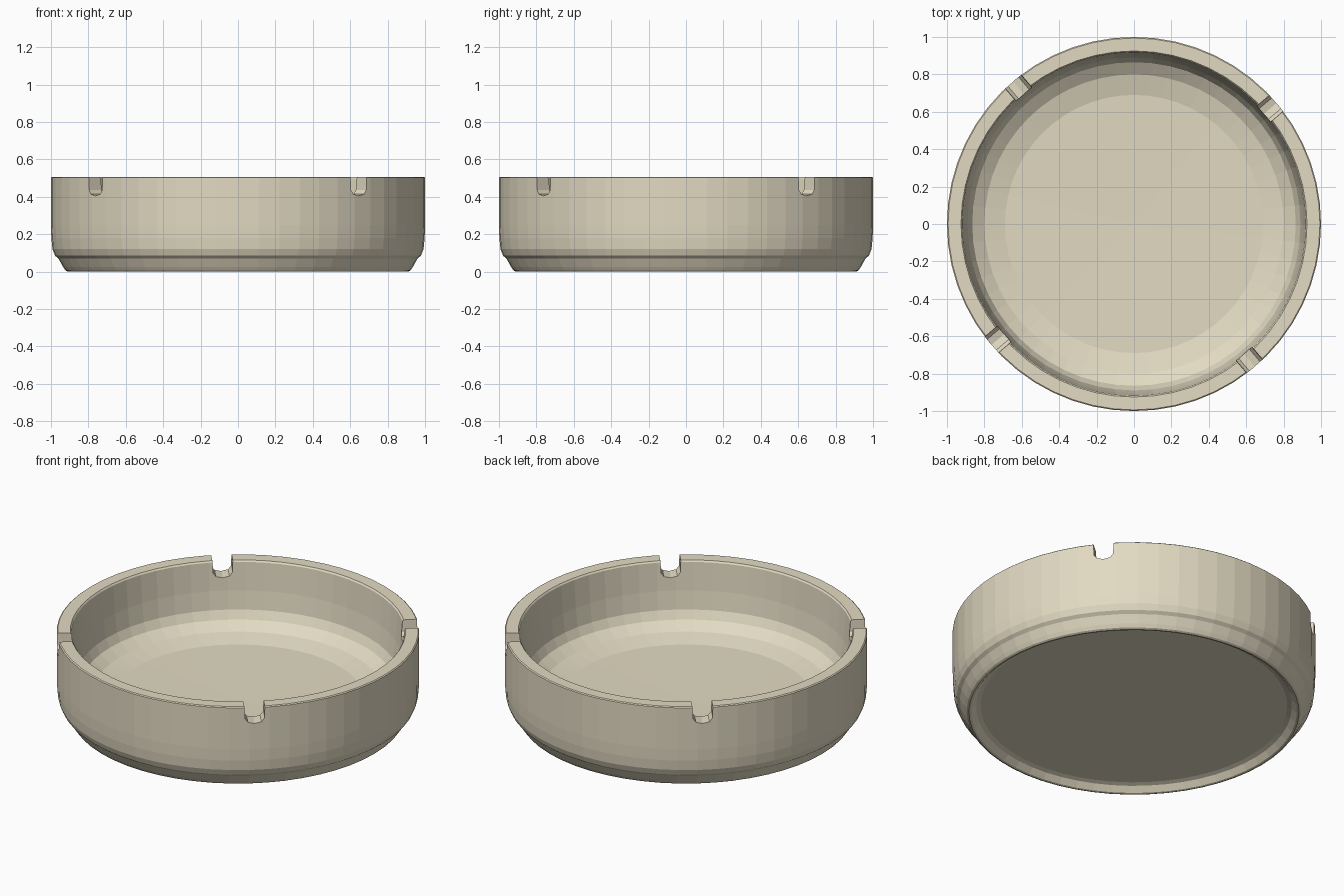
import bpy, bmesh, math
from mathutils import Matrix, Vector

if "Cube" in bpy.data.objects:
    bpy.data.objects.remove(bpy.data.objects["Cube"])

SEGMENTS = 56


def make_object(name, bm):
    bmesh.ops.recalc_face_normals(bm, faces=bm.faces[:])
    mesh = bpy.data.meshes.new(name)
    bm.to_mesh(mesh)
    bm.free()
    obj = bpy.data.objects.new(name, mesh)
    bpy.context.collection.objects.link(obj)
    return obj


def lathe(name, profile):
    """Revolve an (r, z) profile that starts and ends on the axis."""
    bm = bmesh.new()
    verts = [bm.verts.new((r, 0, z)) for r, z in profile]
    edges = [bm.edges.new(pair) for pair in zip(verts, verts[1:])]
    bmesh.ops.spin(bm, geom=verts + edges, cent=(0, 0, 0), axis=(0, 0, 1),
                   angle=math.tau, steps=SEGMENTS, use_merge=True)
    bmesh.ops.remove_doubles(bm, verts=bm.verts[:], dist=0.0005)
    return make_object(name, bm)


def notch_cutters(name, first_angle, half_width, bottom, top):
    """Four U-shaped bars pointing outwards through the rim."""
    bm = bmesh.new()
    outline = [(half_width + 0.008, top), (-half_width - 0.008, top)]
    for i in range(5):
        a = math.pi + math.pi * i / 4
        outline.append((half_width * math.cos(a),
                        bottom + 0.03 + 0.03 * math.sin(a)))
    for k in range(4):
        turn = Matrix.Rotation(first_angle + k * math.pi / 2, 3, 'Z')
        face = bm.faces.new([bm.verts.new(turn @ Vector((0.75, y, z)))
                             for y, z in outline])
        out = bmesh.ops.extrude_face_region(bm, geom=[face], use_keep_orig=True)
        moved = [v for v in out["geom"] if isinstance(v, bmesh.types.BMVert)]
        bmesh.ops.translate(bm, verts=moved, vec=turn @ Vector((0.4, 0, 0)))
    cutter = make_object(name, bm)
    cutter.hide_render = True
    cutter.hide_viewport = True
    return cutter


# Dish: recessed underside, foot, chamfer, outer wall, rim, inner wall, floor
dish = lathe("dish", [
    (0, 0.04), (0.845, 0.04), (0.87, 0.032), (0.898, 0.003), (0.91, 0),
    (0.922, 0.006), (0.935, 0.025), (0.96, 0.07), (0.978, 0.085),
    (0.992, 0.12), (0.998, 0.18), (1.0, 0.25), (1.0, 0.502), (0.994, 0.507),
    (0.925, 0.506), (0.918, 0.497), (0.905, 0.33), (0.89, 0.22),
    (0.865, 0.17), (0.80, 0.127), (0.69, 0.1), (0, 0.09),
])

# Rests cut into the rim
cutter = notch_cutters("rest_cutters", math.radians(40.3), 0.053, 0.405, 0.6)
cut = dish.modifiers.new("rests", 'BOOLEAN')
cut.operation = 'DIFFERENCE'
cut.solver = 'EXACT'
cut.object = cutter

# Apply the cut; faces stay flat for the faceted look
bpy.context.view_layer.objects.active = dish
dish.select_set(True)
bpy.ops.object.modifier_apply(modifier=cut.name)
bpy.data.objects.remove(cutter)

# Sand-coloured ceramic
sand = bpy.data.materials.new("sand_ceramic")
sand.diffuse_color = (0.76, 0.70, 0.54, 1)
sand.use_nodes = True
sand.node_tree.nodes["Principled BSDF"].inputs["Base Color"].default_value = sand.diffuse_color
dish.data.materials.clear()
dish.data.materials.append(sand)
for face in dish.data.polygons:
    face.material_index = 0
